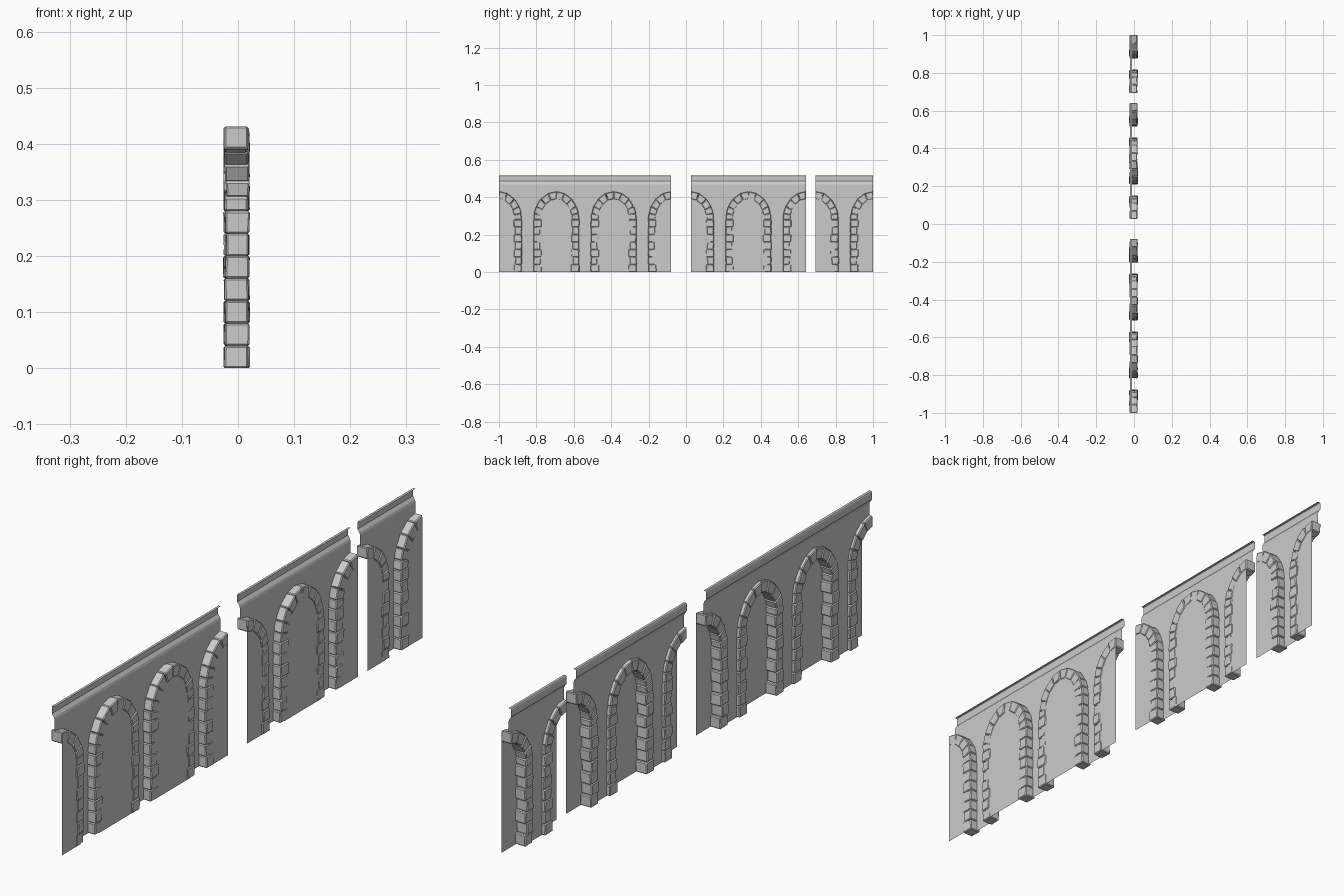
import bpy, bmesh, math, random

random.seed(4)
cube = bpy.data.objects.get("Cube")
if cube:
    bpy.data.objects.remove(cube, do_unlink=True)

stone = bpy.data.materials.new("grey stone")
stone.use_nodes = True
GREY = (0.6, 0.6, 0.6, 1)
stone.diffuse_color = GREY
stone.node_tree.nodes["Principled BSDF"].inputs["Base Color"].default_value = GREY

BAY = 0.3067                     # distance between arch crowns
SPRING = 0.28                    # height where the arch starts to curve
OUTER, INNER, MIDDLE = (0.122, 0.151), (0.083, 0.111), (0.103, 0.131)
FACE_X, BACK_X = -0.0115, 0.0165  # wall face and recessed infill planes
CORNICE = [(FACE_X, 0.468), (-0.014, 0.476), (-0.022, 0.487),
           (-0.022, 0.511), (-0.020, 0.515), (-0.011, 0.515)]


def finish(name, bm):
    mesh = bpy.data.meshes.new(name)
    bm.to_mesh(mesh)
    bm.free()
    mesh.materials.append(stone)
    obj = bpy.data.objects.new(name, mesh)
    bpy.context.collection.objects.link(obj)
    return obj


def ring_point(radii, degrees):
    t = math.radians(degrees)
    return radii[0] * math.cos(t), SPRING + radii[1] * math.sin(t)


def half_arch(crown, side, steps=10):
    """Outline from the crown down to the foot of one side."""
    points = []
    for i in range(steps + 1):
        y, z = ring_point(MIDDLE, 90 - 90 * i / steps)
        points.append((crown + side * y, z))
    points.append((crown + side * MIDDLE[0], 0))
    return points


def flat_face(bm, x, outline):
    bm.faces.new([bm.verts.new((x, y, z)) for y, z in outline])


def add_block(bm, crown, side, quad, fixed):
    """One stone: an irregular box over a quad (inner/outer, low/high)."""
    dx = random.uniform(-0.002, 0.002)
    rings = []
    for x in (-0.0235 + dx, 0.0185 + dx):
        ring = []
        for i, (y, z) in enumerate(quad):
            wobble = 0 if fixed and i > 1 else random.uniform(-0.002, 0.002)
            ring.append(bm.verts.new((x + random.uniform(-0.0015, 0.0015),
                                      crown + side * (y + wobble), z)))
        rings.append(ring)
    a, b = rings
    bm.faces.new(a)
    bm.faces.new(b[::-1])
    for i in range(4):
        j = (i + 1) % 4
        bm.faces.new((a[j], a[i], b[i], b[j]))


def arch_stones(name, crown, side):
    bm = bmesh.new()
    # Jamb stones, alternately long and short
    rows = 7
    for i in range(rows):
        low, high = SPRING * i / rows, SPRING * (i + 1) / rows
        inner = INNER[0] + (0.003 if i % 2 else -0.004)
        quad = [(inner, low), (OUTER[0], low), (OUTER[0], high), (inner, high)]
        add_block(bm, crown, side, quad, False)
    # Voussoirs up to the crown
    angles = [0, 13, 28, 47, 69, 90]
    for low, high in zip(angles, angles[1:]):
        quad = [ring_point(INNER, low), ring_point(OUTER, low),
                ring_point(OUTER, high), ring_point(INNER, high)]
        add_block(bm, crown, side, quad, high == 90)
    bmesh.ops.recalc_face_normals(bm, faces=bm.faces)
    obj = finish(name, bm)
    bevel = obj.modifiers.new("worn edges", "BEVEL")
    bevel.width = 0.003
    bevel.segments = 1
    bevel.limit_method = "ANGLE"


def wall_section(label, start, bays):
    end = start + bays * BAY
    crowns = [start + i * BAY for i in range(bays + 1)]
    outline = [(start, CORNICE[0][1])]
    infill = bmesh.new()
    for i, crown in enumerate(crowns):
        for side in (-1, 1):
            if (i == 0 and side < 0) or (i == bays and side > 0):
                continue
            path = half_arch(crown, side)
            flat_face(infill, BACK_X, path + [(crown, 0)])
            outline += path[::-1] if side < 0 else path
            arch_stones(f"{label}_arch_stones", crown, side)
    finish(f"{label}_recess_infill", infill)

    # Wall face around the arches
    outline.append((end, CORNICE[0][1]))
    wall = bmesh.new()
    flat_face(wall, FACE_X, outline)
    bmesh.ops.remove_doubles(wall, verts=wall.verts, dist=0.0001)
    bmesh.ops.triangulate(wall, faces=wall.faces)
    finish(f"{label}_wall_face", wall)

    # Cornice strip along the top
    strip = bmesh.new()
    pairs = [[strip.verts.new((x, y, z)) for y in (start, end)] for x, z in CORNICE]
    for p, q in zip(pairs, pairs[1:]):
        strip.faces.new((p[0], q[0], q[1], p[1]))
    finish(f"{label}_cornice", strip)


wall_section("long", -1, 3)
wall_section("middle", 0.027, 2)
wall_section("short", 1 - BAY, 1)
